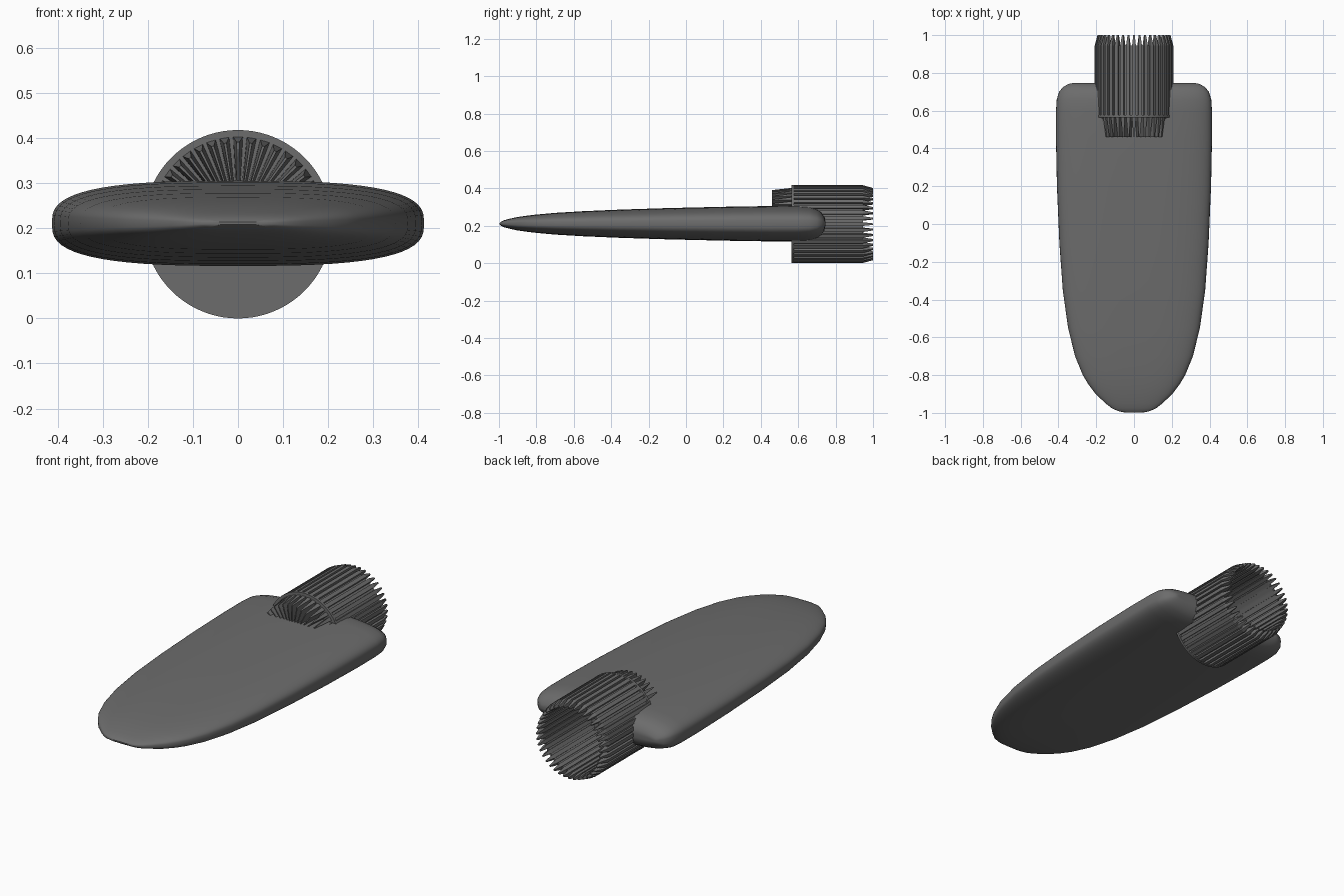
import bpy, bmesh, math

if "Cube" in bpy.data.objects:
    bpy.data.objects.remove(bpy.data.objects["Cube"])

CZ = 0.209        # axis height shared by the hull and the drum
FINS = 40
dark = bpy.data.materials.new("dark_grey")
dark.diffuse_color = (0.15, 0.15, 0.15, 1)
dark.use_nodes = True
dark.node_tree.nodes["Principled BSDF"].inputs["Base Color"].default_value = dark.diffuse_color


def smooth(ob, angle):
    bpy.ops.object.select_all(action='DESELECT')
    ob.select_set(True)
    bpy.context.view_layer.objects.active = ob
    bpy.ops.object.shade_smooth_by_angle(angle=math.radians(angle))


def finish(name, bm, angle=35):
    bmesh.ops.recalc_face_normals(bm, faces=bm.faces)
    me = bpy.data.meshes.new(name)
    bm.to_mesh(me)
    bm.free()
    me.materials.append(dark)
    ob = bpy.data.objects.new(name, me)
    bpy.context.collection.objects.link(ob)
    if angle:
        smooth(ob, angle)
    return ob


def lathe(name, profile, closed=True, seg=80):
    """Spin (y, radius) points about the drum axis."""
    bm = bmesh.new()
    rings = []
    for y, r in profile:
        rings.append([bm.verts.new((r * math.sin(2 * math.pi * i / seg), y,
                                    CZ + r * math.cos(2 * math.pi * i / seg))) for i in range(seg)])
    n = len(rings)
    for k in range(n if closed else n - 1):
        a, b = rings[k], rings[(k + 1) % n]
        for i in range(seg):
            j = (i + 1) % seg
            bm.faces.new((a[i], a[j], b[j], b[i]))
    if not closed:
        bm.faces.new(rings[0])
        bm.faces.new(rings[-1])
    return finish(name, bm)


def fins(name, profile, angles):
    """Radial bars lofted through (y, outer radius, inner radius, outer thickness, inner thickness)."""
    bm = bmesh.new()
    for a in angles:
        s, c = math.sin(a), math.cos(a)
        quads = []
        for y, ro, ri, to, ti in profile:
            corners = ((ro, -to / 2), (ro, to / 2), (ri, ti / 2), (ri, -ti / 2))
            quads.append([bm.verts.new((r * s + t * c, y, CZ + r * c - t * s)) for r, t in corners])
        for p, q in zip(quads, quads[1:]):
            for i in range(4):
                j = (i + 1) % 4
                bm.faces.new((p[i], p[j], q[j], q[i]))
        bm.faces.new(quads[0])
        bm.faces.new(quads[-1])
    return finish(name, bm, None)


# Flattened hull: (y, half width, half height) sections
sections = [(-0.998, 0.05, 0.003), (-0.99, 0.085, 0.01), (-0.975, 0.118, 0.018),
            (-0.95, 0.15, 0.025), (-0.9, 0.203, 0.036), (-0.85, 0.241, 0.043),
            (-0.8, 0.271, 0.049), (-0.7, 0.312, 0.058),
            (-0.55, 0.349, 0.067), (-0.35, 0.377, 0.0755), (-0.1, 0.395, 0.0835),
            (0.2, 0.408, 0.0905), (0.45, 0.413, 0.0945), (0.6, 0.413, 0.0945),
            (0.66, 0.409, 0.091), (0.70, 0.396, 0.079), (0.725, 0.376, 0.062),
            (0.741, 0.348, 0.036), (0.746, 0.325, 0.012)]
SEG = 64


def sup(v):
    return math.copysign(abs(v) ** (2 / 2.9), v)


bm = bmesh.new()
rings = []
for y, w, h in sections:
    rings.append([bm.verts.new((w * sup(math.cos(2 * math.pi * i / SEG)), y,
                                CZ + 0.002 + h * sup(math.sin(2 * math.pi * i / SEG))))
                  for i in range(SEG)])
for a, b in zip(rings, rings[1:]):
    for i in range(SEG):
        j = (i + 1) % SEG
        bm.faces.new((a[i], a[j], b[j], b[i]))
bm.faces.new(rings[0])
bm.faces.new(rings[-1])
hull = finish("hull", bm, 50)

# Round notch in the tail for the drum
cutter = lathe("notch_cutter", [(0.572, 0.2), (1.1, 0.2)], closed=False)
cutter.hide_render = True
cut = hull.modifiers.new("notch", 'BOOLEAN')
cut.operation = 'DIFFERENCE'
cut.solver = 'EXACT'
cut.object = cutter
bpy.context.view_layer.objects.active = hull
bpy.ops.object.modifier_apply(modifier="notch")
bpy.data.objects.remove(cutter)
smooth(hull, 45)
hull.modifiers.new("even_shading", 'WEIGHTED_NORMAL').keep_sharp = True

# Drum: front plate, thin wall and bars with tapered tips
lathe("front_plate", [(0.565, 0.209), (0.578, 0.209)], closed=False)
lathe("drum_wall", [(0.57, 0.196), (0.945, 0.196), (0.945, 0.184), (0.57, 0.184)])
ring = [2 * math.pi * i / FINS for i in range(FINS)]
fins("drum_fins", [(0.57, 0.208, 0.178, 0.02, 0.02), (0.945, 0.208, 0.178, 0.02, 0.02),
                   (1.0, 0.193, 0.183, 0.008, 0.008)], ring)

# Intake blades rising from the upper deck, sharpened towards the front
upper = [a for a in ring if math.cos(a) > 0.3]
fins("intake_blades", [(0.46, 0.182, 0.08, 0.006, 0.003),
                       (0.57, 0.194, 0.08, 0.022, 0.01)], upper)
